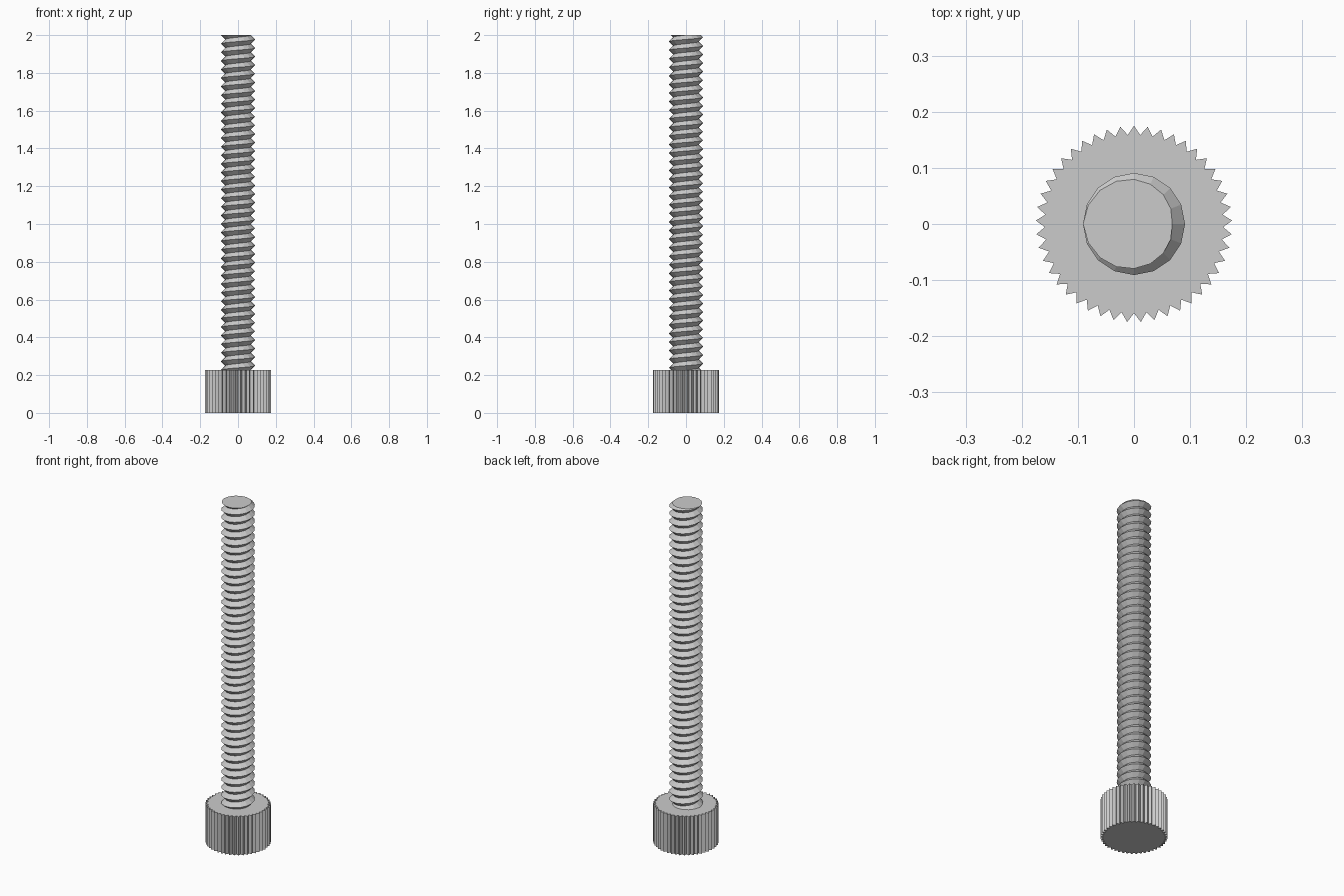
import bpy
import bmesh
from math import pi, sin, cos

cube = bpy.data.objects.get("Cube")
if cube:
    bpy.data.objects.remove(cube)

UNIT = 1 / 22            # one thread pitch
HEIGHT = 2.0
HEAD_H = 5 * UNIT
HEAD_R, GROOVE_R = 0.175, 0.159
TEETH = 45
CREST_R, ROOT_R = 2 * UNIT, 1.5 * UNIT
SIDES = 16

steel = bpy.data.materials.new("grey steel")
steel.use_nodes = True
grey = (0.6, 0.6, 0.6, 1)
steel.diffuse_color = grey
steel.node_tree.nodes["Principled BSDF"].inputs["Base Color"].default_value = grey


def add_object(name, bm):
    bmesh.ops.recalc_face_normals(bm, faces=bm.faces[:])
    mesh = bpy.data.meshes.new(name)
    bm.to_mesh(mesh)
    bm.free()
    mesh.materials.append(steel)
    obj = bpy.data.objects.new(name, mesh)
    bpy.context.collection.objects.link(obj)
    return obj


def polar(r, angle, z):
    return (r * cos(angle), r * sin(angle), z)


# Knurled head: a toothed outline pulled straight up
bm = bmesh.new()
outline = [bm.verts.new(polar(GROOVE_R if i % 2 else HEAD_R, pi / 2 + pi * i / TEETH, 0))
           for i in range(2 * TEETH)]
base = bm.faces.new(outline)
top = bmesh.ops.extrude_face_region(bm, geom=[base], use_keep_orig=True)
bmesh.ops.translate(bm, vec=(0, 0, HEAD_H),
                    verts=[v for v in top["geom"] if isinstance(v, bmesh.types.BMVert)])
add_object("knurled_head", bm)

# Threaded shaft: one right-handed V-shaped spiral, longer than needed
bm = bmesh.new()
crest, root = [], []
for i in range(-41 * SIDES, 2 * SIDES + 1):
    angle = pi + 2 * pi * i / SIDES
    z = HEIGHT + UNIT * i / SIDES
    crest.append(bm.verts.new(polar(CREST_R, angle, z)))
    root.append(bm.verts.new(polar(ROOT_R, angle, z + UNIT / 2)))
for i in range(len(crest) - 1):
    bm.faces.new((crest[i], crest[i + 1], root[i + 1], root[i]))
    j = i + SIDES
    if j + 1 < len(crest):
        bm.faces.new((root[i], root[i + 1], crest[j + 1], crest[j]))

# Trim the spiral flat at both ends and cap it
for z, direction in ((HEIGHT, 1), (HEAD_H - 0.005, -1)):
    cut = bmesh.ops.bisect_plane(bm, geom=bm.verts[:] + bm.edges[:] + bm.faces[:],
                                 dist=1e-6, plane_co=(0, 0, z),
                                 plane_no=(0, 0, direction), clear_outer=True)
    rim = [e for e in cut["geom_cut"] if isinstance(e, bmesh.types.BMEdge)]
    bmesh.ops.edgeloop_fill(bm, edges=rim)
add_object("threaded_shaft", bm)
